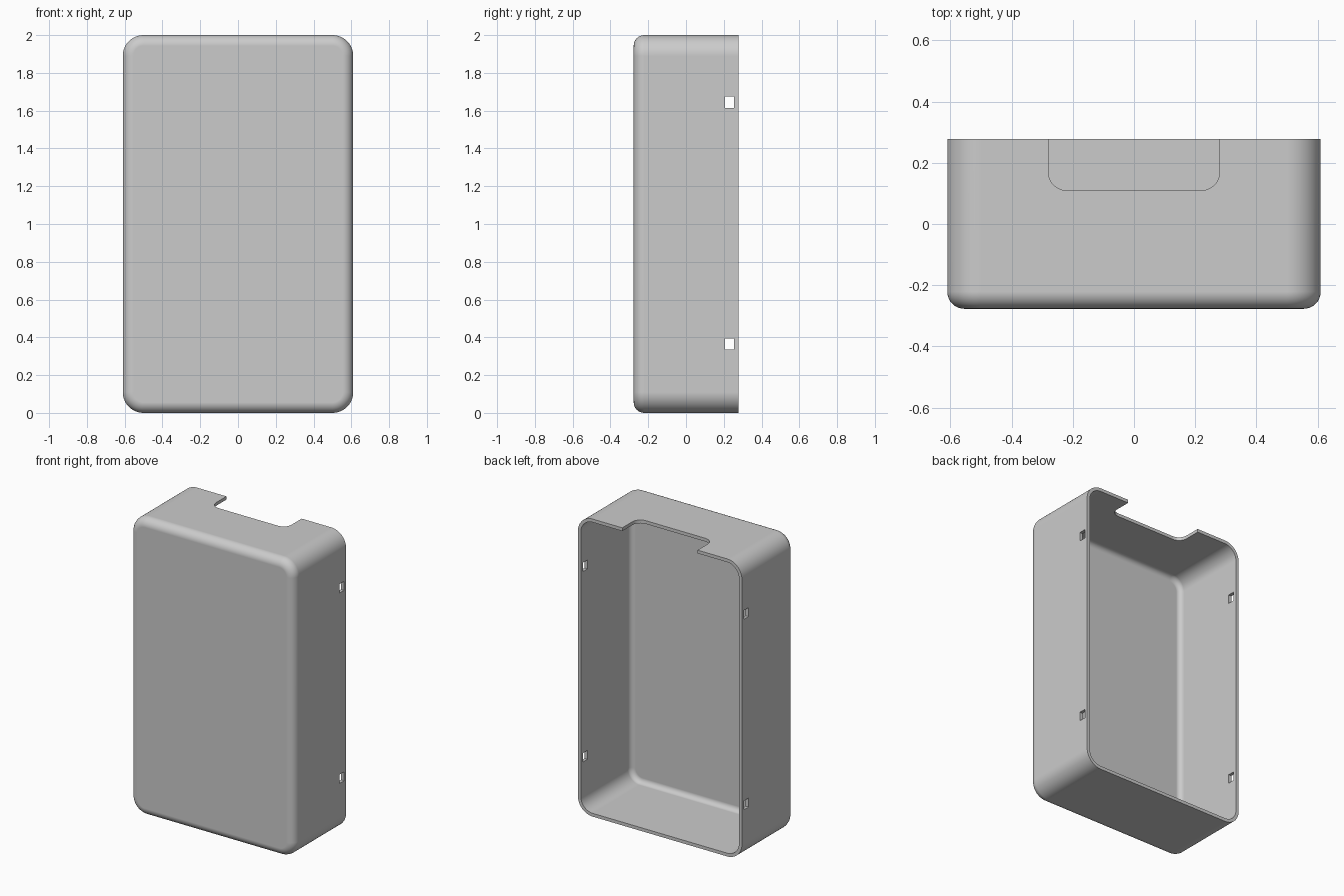
import bpy, bmesh, math

cube = bpy.data.objects.get("Cube")
if cube:
    bpy.data.objects.remove(cube, do_unlink=True)

HALF_W, HALF_D, HALF_H = 0.61, 0.277, 1.0
CORNER, FILLET, WALL = 0.11, 0.056, 0.022
ARC, STEPS = 12, 8

grey = bpy.data.materials.new("matte grey")
grey.use_nodes = True
colour = (0.6, 0.6, 0.6, 1)
grey.diffuse_color = colour
grey.node_tree.nodes["Principled BSDF"].inputs["Base Color"].default_value = colour


def rounded_outline(hw, hh, radius):
    """Points of a rounded rectangle around the origin."""
    points = []
    for i, (sx, sz) in enumerate([(1, 1), (-1, 1), (-1, -1), (1, -1)]):
        for k in range(ARC + 1):
            a = math.pi / 2 * (i + k / ARC)
            points.append((sx * (hw - radius) + radius * math.cos(a),
                           sz * (hh - radius) + radius * math.sin(a)))
    return points


def add_ring(bm, inset, y):
    outline = rounded_outline(HALF_W - inset, HALF_H - inset, CORNER - inset)
    return [bm.verts.new((x, y, z + HALF_H)) for x, z in outline]


def bridge(bm, a, b):
    for i in range(len(a)):
        j = (i + 1) % len(a)
        bm.faces.new((a[i], a[j], b[j], b[i]))


def new_object(name, bm):
    bmesh.ops.recalc_face_normals(bm, faces=bm.faces)
    mesh = bpy.data.meshes.new(name)
    bm.to_mesh(mesh)
    bm.free()
    mesh.materials.append(grey)
    obj = bpy.data.objects.new(name, mesh)
    bpy.context.collection.objects.link(obj)
    return obj


# Shell: rings run from the outer face, over the back rim, to the inner face
bm = bmesh.new()
angles = [math.pi / 2 * k / STEPS for k in range(STEPS + 1)]
inner = FILLET - WALL
sections = [(FILLET * (1 - math.sin(a)), -HALF_D + FILLET * (1 - math.cos(a))) for a in angles]
sections += [(0, HALF_D), (WALL, HALF_D)]
sections += [(WALL + inner * (1 - math.sin(a)), -HALF_D + WALL + inner * (1 - math.cos(a)))
             for a in reversed(angles)]
rings = [add_ring(bm, inset, y) for inset, y in sections]
for a, b in zip(rings, rings[1:]):
    bridge(bm, a, b)
bm.faces.new(rings[0])
bm.faces.new(rings[-1])
case = new_object("case_shell", bm)

# Cutter for the rounded notch in the top wall
bm = bmesh.new()
notch = rounded_outline(0.28, 0.167, 0.06)
low, high = [[bm.verts.new((x, y + HALF_D, z)) for x, y in notch] for z in (1.9, 2.1)]
bridge(bm, low, high)
bm.faces.new(low)
bm.faces.new(high)
cutters = [new_object("notch_cutter", bm)]

# Cutters for the latch holes, each passing through both side walls
for name, z in (("lower", 0.365), ("upper", 1.645)):
    bm = bmesh.new()
    bmesh.ops.create_cube(bm, size=1)
    bmesh.ops.scale(bm, vec=(1.5, 0.048, 0.06), verts=bm.verts)
    bmesh.ops.translate(bm, vec=(0, 0.231, z), verts=bm.verts)
    cutters.append(new_object(name + "_latch_cutter", bm))

# Cut the openings, then remove the cutters
bpy.context.view_layer.objects.active = case
case.select_set(True)
for cutter in cutters:
    cutter.hide_render = True
    mod = case.modifiers.new(cutter.name, "BOOLEAN")
    mod.operation, mod.solver, mod.object = "DIFFERENCE", "EXACT", cutter
    bpy.ops.object.modifier_apply(modifier=mod.name)
    bpy.data.objects.remove(cutter, do_unlink=True)

bpy.ops.object.shade_smooth_by_angle(angle=math.radians(30))
weighted = case.modifiers.new("even_shading", "WEIGHTED_NORMAL")
weighted.keep_sharp = True
